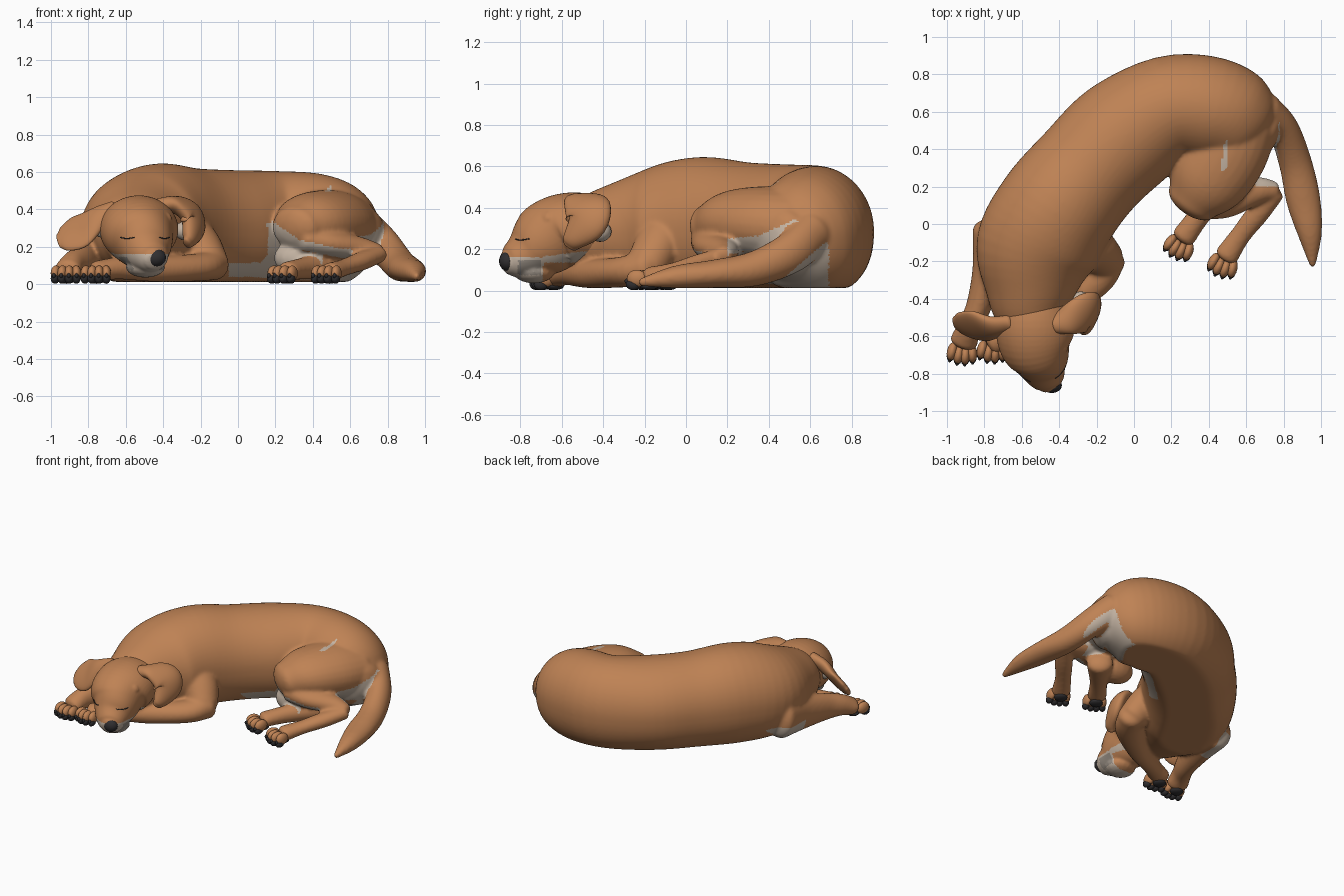
import bpy, bmesh, math
from mathutils import Vector, Matrix
from mathutils.bvhtree import BVHTree

if "Cube" in bpy.data.objects:
    bpy.data.objects.remove(bpy.data.objects["Cube"])


def material(name, rgb):
    m = bpy.data.materials.new(name)
    m.diffuse_color = (*rgb, 1)
    m.use_nodes = True
    m.node_tree.nodes["Principled BSDF"].inputs["Base Color"].default_value = m.diffuse_color
    return m


BROWN = material("tan fur", (0.52, 0.225, 0.09))
CREAM = material("cream fur", (0.56, 0.46, 0.37))
GREY = material("grey fur", (0.30, 0.26, 0.22))
DARK = material("dark skin", (0.03, 0.028, 0.03))


def smooth(ob, angle=60):
    bpy.ops.object.select_all(action='DESELECT')
    ob.select_set(True)
    bpy.context.view_layer.objects.active = ob
    bpy.ops.object.shade_smooth_by_angle(angle=math.radians(angle))


def finish(name, bm, mat):
    bmesh.ops.recalc_face_normals(bm, faces=bm.faces[:])
    me = bpy.data.meshes.new(name)
    bm.to_mesh(me)
    bm.free()
    ob = bpy.data.objects.new(name, me)
    bpy.context.collection.objects.link(ob)
    me.materials.append(mat)
    smooth(ob)
    return ob


def spline(pts, steps=5):
    """Catmull-Rom through tuples of any length."""
    p = [Vector(q) for q in pts]
    p = [p[0] * 2 - p[1]] + p + [p[-1] * 2 - p[-2]]
    out = []
    for a, b, c, d in zip(p, p[1:], p[2:], p[3:]):
        for i in range(steps):
            t = i / steps
            out.append(0.5 * (2 * b + (c - a) * t + (2 * a - 5 * b + 4 * c - d) * t * t
                              + (3 * b - a - 3 * c + d) * t ** 3))
    return out + [p[-2]]


def loft(name, pts, mat=BROWN, side=None, cap=0.6, n=28, low_power=1.0):
    """Oval tube; each point is x, y, z, half width, half height."""
    s = spline(pts)
    pos = [Vector(q[:3]) for q in s]
    rings = []
    for i, q in enumerate(s):
        t = (pos[min(i + 1, len(s) - 1)] - pos[max(i - 1, 0)]).normalized()
        u = Vector(side) if side else t.cross(Vector((0, 0, 1)))
        u = (u - t * u.dot(t)).normalized()
        v = u.cross(t)
        w, h = max(q[3], 0.002), max(q[4], 0.002)
        r = min(w, h) * cap
        end = [(0, 1)]
        if i == 0:
            end = [(-r * math.cos(a), math.sin(a)) for a in (0.15, 0.5, 0.9, 1.25)] + end
        if i == len(s) - 1:
            end += [(r * math.cos(a), math.sin(a)) for a in (1.25, 0.9, 0.5, 0.15)]
        for off, k in end:
            ring = []
            for j in range(n):
                a = math.tau * j / n
                c, d = math.cos(a), math.sin(a)
                if d < 0:
                    c = math.copysign(abs(c) ** low_power, c)
                    d = -abs(d) ** low_power
                p = pos[i] + t * off + u * (c * w * k) + v * (d * h * k)
                p.z = max(p.z, 0.012)
                ring.append(p)
            rings.append(ring)
    bm = bmesh.new()
    vs = [[bm.verts.new(p) for p in r] for r in rings]
    for a, b in zip(vs, vs[1:]):
        for j in range(n):
            bm.faces.new((a[j], a[(j + 1) % n], b[(j + 1) % n], b[j]))
    bm.faces.new(vs[0])
    bm.faces.new(vs[-1])
    return finish(name, bm, mat)


def blob(name, loc, radii, mat=BROWN, heading=0.0):
    bm = bmesh.new()
    m = Matrix.Translation(loc) @ Matrix.Rotation(heading, 4, 'Z') @ Matrix.Diagonal((*radii, 1))
    bmesh.ops.create_uvsphere(bm, u_segments=16, v_segments=10, radius=1, matrix=m)
    return finish(name, bm, mat)


def fuse(parts, voxel, rounds, mats, rule):
    """Melt overlapping parts into one soft skin and colour it by rule."""
    bpy.ops.object.select_all(action='DESELECT')
    for p in parts:
        p.select_set(True)
    ob = parts[0]
    bpy.context.view_layer.objects.active = ob
    bpy.ops.object.join()
    rm = ob.modifiers.new("fuse", 'REMESH')
    rm.mode, rm.voxel_size = 'VOXEL', voxel
    sm = ob.modifiers.new("soften", 'SMOOTH')
    sm.factor, sm.iterations = 0.5, rounds
    for mod in ("fuse", "soften"):
        bpy.ops.object.modifier_apply(modifier=mod)
    ob.data.materials.clear()
    for m in mats:
        ob.data.materials.append(m)
    for f in ob.data.polygons:
        f.material_index = rule(f.center, f.normal)
    smooth(ob, 80)
    return ob


def ramp(x, pts):
    for (a, b), (c, d) in zip(pts, pts[1:]):
        if a <= x <= c:
            return b + (d - b) * (x - a) / (c - a)
    return -1


def body_colour(c, n):
    x, y, z = c
    belly = (-.05 < x < .5 and .03 + .6 * max(0, x - .05) < y < .5 and n.y < .1 and n.z > -.8
             and z < .115 + max(0, x - .12) * 1.1)
    edge = ramp(x, ((.15, .36), (.33, .235), (.55, .19), (.62, .185)))
    inner_thigh = .16 < x < .45 and y > .07 and .1 < z < edge - .03 and n.y < .2
    thigh_edge = y < .4 and edge - .05 < z < edge and n.z < .1
    hock = .6 < x < .78 and y > .19 and .15 < z < .25 and n.y < 0 and n.z < .4
    top = ramp(y, ((.2, .25), (.35, .265), (.54, .35)))
    thigh_back = .52 < x < .78 and n.x > .1 and .17 + .25 * (y - .2) < z < top
    seat = x > .5 and .42 < y < .69 and n.x > .15 and z < min(.23, (y - .4) * .85) and n.z < .3
    cleft = .5 < x < .72 and .4 < y < .66 and z < .28 and n.x > .1
    elbow = x < -.73 and y > -.18 and z < .13
    return int(belly or inner_thigh or thigh_edge or hock or thigh_back or seat or cleft or elbow)


# Torso curled from neck to rump
parts = [loft("body", [
    (-.55, -.52, .27, .18, .17), (-.555, -.38, .28, .235, .225), (-.525, -.15, .29, .325, .305),
    (-.415, .07, .31, .325, .335), (-.245, .28, .30, .31, .32), (-.05, .47, .295, .315, .315),
    (.19, .615, .29, .285, .315), (.42, .605, .28, .285, .31), (.57, .53, .26, .26, .265),
    (.66, .47, .24, .17, .17)], low_power=0.87, n=56)]
# Folded hind leg: thigh, shank and long foot, with the other leg below
parts += [loft("thigh", [(.53, .54, .30, .24, .195), (.47, .38, .32, .24, .185),
                         (.385, .23, .325, .215, .16), (.31, .12, .30, .145, .12)]),
          loft("shank", [(.36, .13, .24, .11, .08), (.5, .15, .215, .115, .075),
                         (.66, .18, .19, .075, .06), (.75, .18, .17, .05, .045)]),
          loft("hind_foot", [(.755, .165, .16, .05, .045), (.665, .06, .125, .06, .05),
                             (.57, -.06, .09, .055, .045), (.495, -.17, .065, .065, .05)]),
          blob("far_thigh", (.33, .19, .14), (.14, .10, .10)),
          loft("far_hind_foot", [(.5, .24, .1, .09, .08), (.36, .06, .085, .06, .06),
                                 (.265, -.07, .07, .065, .05)])]
# Tail
parts += [loft("tail", [(.69, .61, .28, .10, .11), (.795, .51, .185, .085, .10),
                        (.862, .33, .105, .088, .085), (.905, .13, .08, .092, .068),
                        (.94, -.05, .065, .066, .055), (.955, -.22, .04, .018, .02)])]
# Forelegs
parts += [loft("upper_arm", [(-.34, -.08, .33, .13, .12), (-.22, -.13, .23, .12, .11),
                             (-.155, -.19, .12, .105, .10)]),
          loft("forearm", [(-.13, -.18, .11, .09, .09), (-.21, -.30, .09, .095, .075),
                           (-.42, -.46, .08, .07, .07), (-.63, -.57, .085, .06, .06),
                           (-.755, -.63, .07, .07, .055)]),
          loft("far_foreleg", [(-.74, -.05, .17, .125, .15), (-.78, -.25, .14, .085, .12),
                               (-.83, -.44, .12, .068, .095), (-.88, -.55, .105, .065, .075),
                               (-.91, -.63, .075, .075, .06)])]
fuse(parts, 0.0115, 8, (BROWN, CREAM), body_colour)


def head_colour(c, n):
    x, y, z = c
    if -.81 < y < -.70 and .075 < z < .145:
        return 2
    if y < -.69 and z < .16:
        return 1
    return int(-.695 < y < -.44 and .135 < z < .165 + .12 * (y + .69))


# Head tapering into the muzzle, with chin and brows
skull = [loft("head", [
    (-.53, -.42, .29, .18, .165), (-.53, -.54, .295, .21, .18), (-.525, -.64, .27, .197, .18),
    (-.50, -.71, .22, .157, .165), (-.48, -.78, .17, .122, .118),
    (-.455, -.84, .14, .088, .083), (-.445, -.865, .13, .062, .058)], n=48, cap=0.4),
    blob("chin", (-.495, -.735, .09), (.105, .10, .055)),
    blob("brow", (-.61, -.66, .345), (.07, .05, .05)),
    blob("brow", (-.42, -.66, .345), (.07, .05, .05))]
head = fuse(skull, 0.0075, 5, (BROWN, CREAM, GREY), head_colour)
blob("nose", (-.44, -.862, .142), (.055, .042, .048), DARK)

# Closed eyelids laid on the face
tree = BVHTree.FromPolygons([v.co for v in head.data.vertices],
                            [p.vertices[:] for p in head.data.polygons])
for x0, x1 in ((-.63, -.555), (-.42, -.365)):
    row = []
    for i in range(5):
        t = i / 4
        o = Vector((x0 + (x1 - x0) * t, -2, .25 - .006 * math.sin(math.pi * t)))
        hit = tree.ray_cast(o, Vector((0, 1, 0)))[0]
        if hit:
            row.append((*hit, .003, .003))
    if len(row) > 1:
        loft("closed_eye", row, mat=DARK, n=8)

# Floppy ears: one spread sideways, one folded down against the cheek
loft("spread_ear", [(-.66, -.53, .40, .05, .04), (-.75, -.55, .35, .075, .04),
                    (-.84, -.545, .285, .115, .03), (-.92, -.535, .245, .09, .025),
                    (-.955, -.53, .23, .05, .018)], side=(0, .6, .8))
loft("folded_ear", [(-.42, -.54, .42, .05, .04), (-.34, -.51, .425, .085, .045),
                    (-.265, -.475, .385, .115, .05), (-.24, -.48, .325, .105, .05),
                    (-.255, -.54, .25, .06, .04), (-.27, -.56, .22, .04, .025)],
     side=(.4, .9, 0))
blob("inner_ear", (-.735, -.575, .295), (.035, .035, .045), CREAM)
blob("inner_ear", (-.285, -.415, .285), (.055, .055, .05), CREAM)


# Toes with dark pads and claws
def paw(x, y, hx, hy, size):
    h = Vector((hx, hy, 0)).normalized()
    s = Vector((-h.y, h.x, 0))
    c = Vector((x, y, 0))
    for k in (-1.5, -.5, .5, 1.5):
        d = (h + s * k * .1).normalized()
        ang = math.atan2(d.y, d.x) - math.pi / 2
        p = c + s * (k * .036 * size) + h * ((.062 - .014 * abs(k)) * size)
        blob("toe", p + Vector((0, 0, .058)), (.027 * size, .05 * size, .042), BROWN, ang)
        blob("toe_pad", p + d * .02 + Vector((0, 0, .03)), (.023 * size, .035 * size, .028), DARK, ang)
        blob("claw", p + d * (.045 * size) + Vector((0, 0, .045)), (.01, .016, .014), DARK, ang)
    blob("paw_pad", c + Vector((0, 0, .022)), (.045 * size, .045 * size, .02), DARK)


paw(-.915, -.645, -.1, -1, 1)
paw(-.755, -.635, -.1, -1, 1)
paw(.26, -.085, -.45, -.9, 1)
paw(.49, -.18, -.35, -.93, 1)
